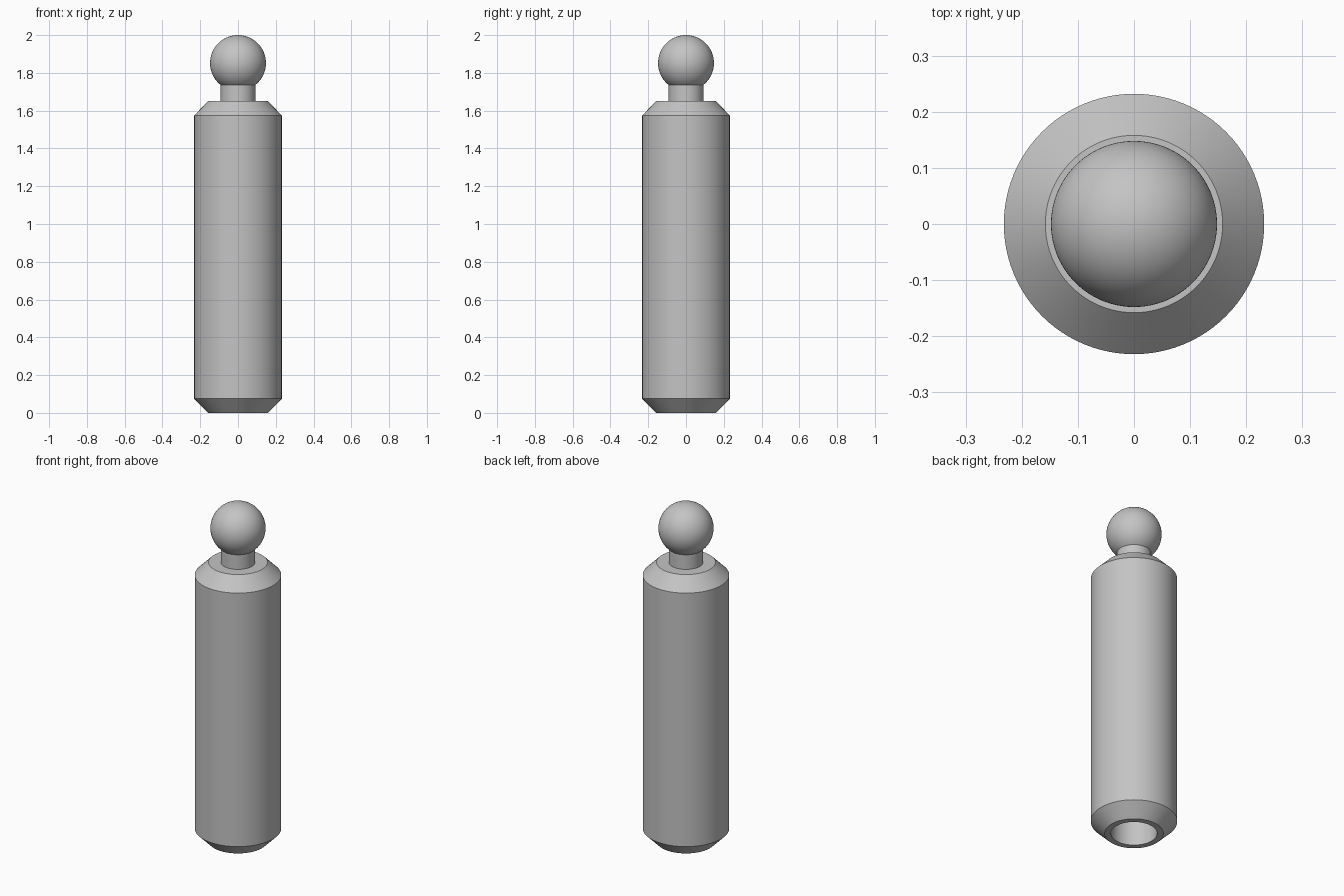
import bpy
import bmesh
import math
from mathutils import Vector

cube = bpy.data.objects.get("Cube")
if cube:
    bpy.data.objects.remove(cube, do_unlink=True)

grey = bpy.data.materials.new("plain_grey")
grey.use_nodes = True
colour = (0.55, 0.55, 0.55, 1)
grey.diffuse_color = colour
grey.node_tree.nodes["Principled BSDF"].inputs["Base Color"].default_value = colour


def lathe(name, profile, segments=96):
    """Spin a (radius, height) profile around the z axis."""
    bm = bmesh.new()
    verts = [bm.verts.new((r, 0, z)) for r, z in profile]
    edges = [bm.edges.new(pair) for pair in zip(verts, verts[1:])]
    bmesh.ops.spin(bm, geom=verts + edges, cent=Vector(), axis=(0, 0, 1),
                   angle=math.tau, steps=segments)
    bmesh.ops.remove_doubles(bm, verts=bm.verts, dist=0.0001)
    bmesh.ops.recalc_face_normals(bm, faces=bm.faces)
    mesh = bpy.data.meshes.new(name)
    bm.to_mesh(mesh)
    bm.free()
    mesh.materials.append(grey)
    obj = bpy.data.objects.new(name, mesh)
    bpy.context.collection.objects.link(obj)
    bpy.ops.object.select_all(action='DESELECT')
    obj.select_set(True)
    bpy.context.view_layer.objects.active = obj
    bpy.ops.object.shade_smooth_by_angle(angle=math.radians(25))
    return obj


body_r, rim_r, bore_r, neck_r, ball_r = 0.232, 0.158, 0.124, 0.092, 0.148
chamfer, body_top, bore_depth = 0.075, 1.65, 0.6
ball_z = 2 - ball_r

# Chamfered cylinder with a blind bore in its lower end
lathe("body", [(0, bore_depth), (bore_r, bore_depth), (bore_r, 0), (rim_r, 0),
               (body_r, chamfer), (body_r, body_top - chamfer),
               (rim_r, body_top), (0, body_top)])

# Neck and ball as one continuous stud
start = -math.acos(neck_r / ball_r)
steps = 40
arc = []
for i in range(steps + 1):
    a = start + (math.pi / 2 - start) * i / steps
    arc.append((max(ball_r * math.cos(a), 0), ball_z + ball_r * math.sin(a)))
lathe("ball_stud", [(neck_r, body_top)] + arc)
